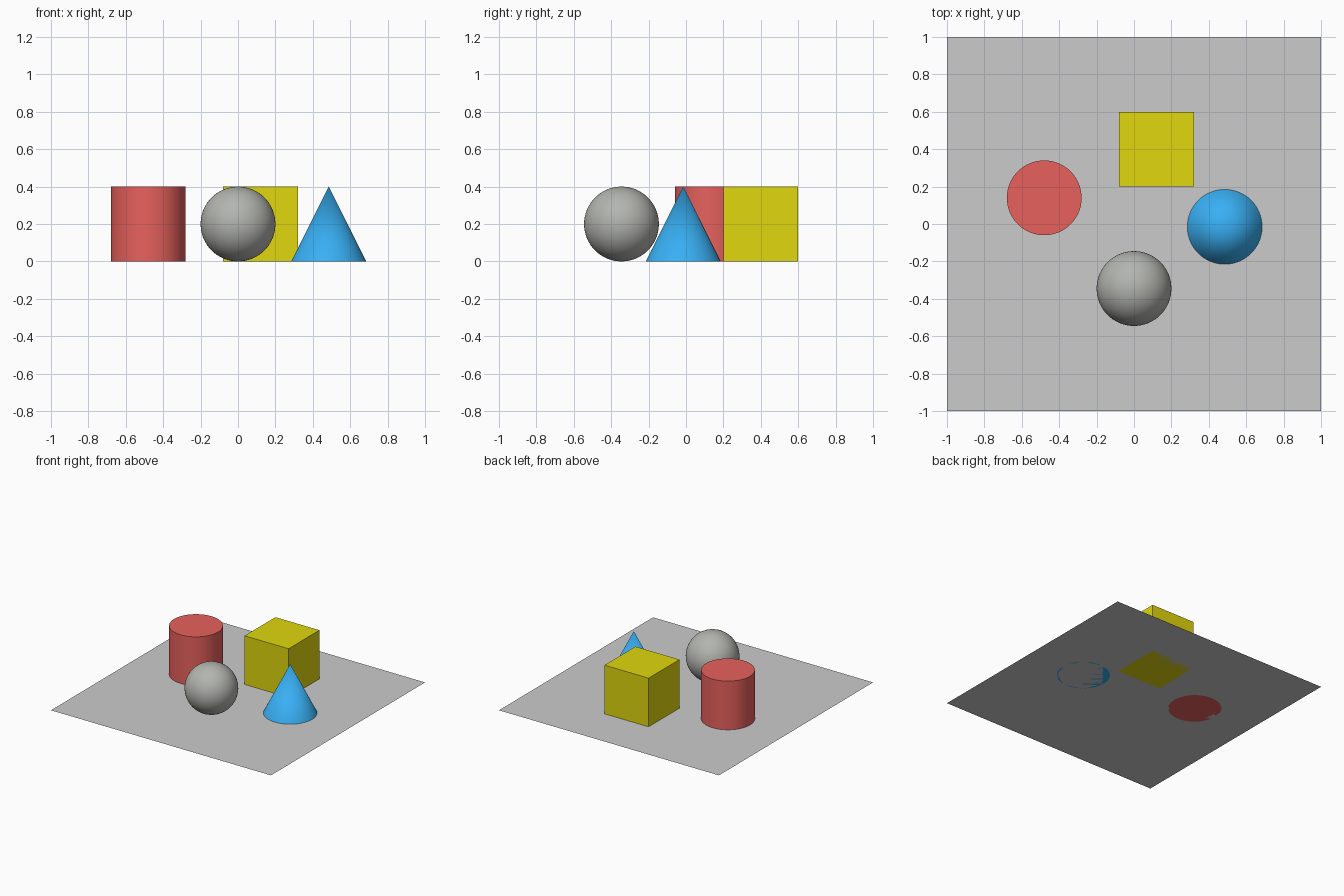
import bpy, math

if "Cube" in bpy.data.objects:
    bpy.data.objects.remove(bpy.data.objects["Cube"])


def finish(name, color=None, smooth=False):
    """Name the active object, shade it and give it a plain colour."""
    ob = bpy.context.object
    ob.name = name
    if smooth:
        bpy.ops.object.shade_smooth_by_angle(angle=math.radians(40))
    if color:
        mat = bpy.data.materials.new(name + "_colour")
        mat.diffuse_color = (*color, 1)
        mat.use_nodes = True
        mat.node_tree.nodes["Principled BSDF"].inputs["Base Color"].default_value = mat.diffuse_color
        ob.data.materials.append(mat)


R, H = 0.2, 0.4  # shared radius and height

# flat base sheet
bpy.ops.mesh.primitive_plane_add(size=2)
finish("floor_sheet")

# four solids standing on the sheet
bpy.ops.mesh.primitive_cylinder_add(vertices=64, radius=R, depth=H, location=(-0.48, 0.14, H / 2))
finish("red_cylinder", (0.8, 0.12, 0.11), True)

bpy.ops.mesh.primitive_cube_add(size=H, location=(0.12, 0.4, H / 2))
finish("yellow_cube", (0.75, 0.68, 0.004))

bpy.ops.mesh.primitive_uv_sphere_add(segments=64, ring_count=32, radius=R, location=(0, -0.345, R))
finish("grey_sphere", (0.45, 0.46, 0.43), True)

bpy.ops.mesh.primitive_cone_add(vertices=64, radius1=R, radius2=0, depth=H, location=(0.485, -0.015, H / 2))
finish("blue_cone", (0.04, 0.43, 0.9), True)
